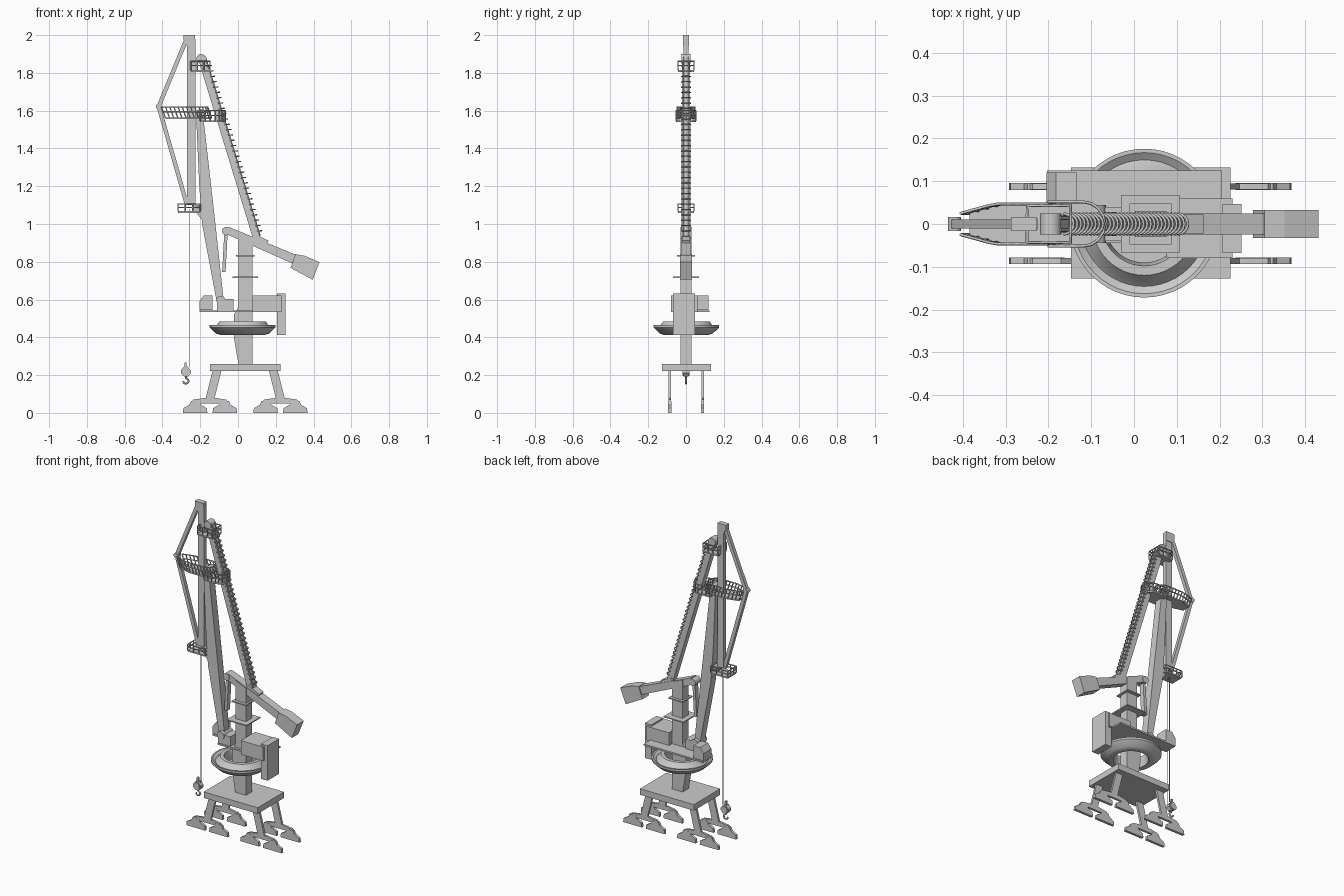
import bpy, bmesh, math
from mathutils import Vector, Matrix

if "Cube" in bpy.data.objects:
    bpy.data.objects.remove(bpy.data.objects["Cube"])


def finish(name, bm, smooth=False):
    bmesh.ops.recalc_face_normals(bm, faces=bm.faces)
    me = bpy.data.meshes.new(name)
    bm.to_mesh(me)
    bm.free()
    ob = bpy.data.objects.new(name, me)
    bpy.context.collection.objects.link(ob)
    if smooth:
        bpy.ops.object.select_all(action='DESELECT')
        ob.select_set(True)
        bpy.context.view_layer.objects.active = ob
        bpy.ops.object.shade_smooth_by_angle(angle=math.radians(30))
    return ob


def extrude(name, pts, vec):
    bm = bmesh.new()
    f = bm.faces.new([bm.verts.new(p) for p in pts])
    r = bmesh.ops.extrude_face_region(bm, geom=[f])
    bmesh.ops.translate(bm, vec=vec, verts=[v for v in r['geom'] if isinstance(v, bmesh.types.BMVert)])
    if not f.is_valid or len(bm.faces) < len(pts) + 2:
        bm.faces.new([v for v in bm.verts][:len(pts)])
    return finish(name, bm)


def profile(name, pts, y0, y1):
    return extrude(name, [(x, y0, z) for x, z in pts], (0, y1 - y0, 0))


def box(name, x0, x1, y0, y1, z0, z1):
    return profile(name, [(x0, z0), (x1, z0), (x1, z1), (x0, z1)], y0, y1)


def bar(name, a, b, w, h):
    """Bar in the xz plane, w wide in profile and 2h deep in y."""
    a, b = Vector(a), Vector(b)
    d = (b - a).normalized()
    n = Vector((-d.y, d.x)) * w / 2
    return profile(name, [a + n, b + n, b - n, a - n], -h, h)


def pin(name, x, z, r, h):
    bm = bmesh.new()
    bmesh.ops.create_cone(bm, cap_ends=True, segments=20, radius1=r, radius2=r, depth=2 * h,
                          matrix=Matrix.Translation((x, 0, z)) @ Matrix.Rotation(math.pi / 2, 4, 'X'))
    return finish(name, bm, True)


def wires(name, paths, r, res=1):
    cu = bpy.data.curves.new(name, 'CURVE')
    cu.dimensions = '3D'
    cu.bevel_depth, cu.bevel_resolution, cu.use_fill_caps = r, res, True
    for p in paths:
        s = cu.splines.new('POLY')
        s.points.add(len(p) - 1)
        for q, c in zip(s.points, p):
            q.co = (*c, 1)
    ob = bpy.data.objects.new(name, cu)
    bpy.context.collection.objects.link(ob)
    bpy.ops.object.select_all(action='DESELECT')
    ob.select_set(True)
    bpy.context.view_layer.objects.active = ob
    bpy.ops.object.convert(target='MESH')


def balcony(name, outline, z, h, lean=0.0, closed=False):
    """Floor plate with a two-rail fence along the outline."""
    extrude(name + "_floor", [(x, y, z - 0.006) for x, y in outline], (0, 0, 0.009))
    loop = outline + outline[:1] if closed else outline
    paths = [[(x + lean * t, y, z + h * t) for x, y in loop] for t in (0.55, 1)]
    paths += [[(x, y, z), (x + lean, y, z + h)] for x, y in outline]
    wires(name + "_railing", paths, 0.0035)


def rect(x0, x1, w, n=4):
    c = [(x0, -w), (x1, -w), (x1, w), (x0, w)]
    return [tuple(Vector(a).lerp(Vector(b), i / n)) for a, b in zip(c, c[1:] + c[:1]) for i in range(n)]


def bow(x0, w0, x1, w, n=5):
    """U-shaped outline, open at x0 and rounded at x1."""
    xc = x1 - w
    side = [(x0 + (xc - x0) * i / n, -w0 - (w - w0) * min(1, 2.5 * i / n)) for i in range(n)]
    arc = [(xc + w * math.cos(t), w * math.sin(t)) for t in [math.pi * (i / 8 - 0.5) for i in range(9)]]
    return side + arc + [(x, -y) for x, y in reversed(side)]


# Portal: bogies, beams, legs on four corners
CX = 0.038
bogie = [(-.065, 0), (.065, 0), (.062, .025), (.03, .043), (.022, .062), (-.022, .062), (-.03, .043), (-.062, .025)]
for s, sn in ((-1, "left"), (1, "right")):
    for y, yn in ((-.086, "front"), (.088, "back")):
        tag = f"{yn}_{sn}"
        for i, c in enumerate((.108, .265)):
            profile(f"bogie_{tag}_{i}", [(CX + s * (c + x), z) for x, z in bogie], y - .008, y + .008)
        profile(f"equalizer_{tag}", [(CX + s * x, z) for x, z in
                ((.085, .05), (.29, .05), (.275, .07), (.22, .078), (.15, .078), (.1, .07))], y - .007, y + .007)
        profile(f"leg_{tag}", [(CX + s * x, z) for x, z in
                ((.165, .065), (.212, .065), (.172, .225), (.125, .225))], y - .007, y + .007)
box("portal_platform", -.147, .226, -.128, .132, .222, .26)

# Column with service plates
profile("column", [(.002, .26), (.076, .26), (.076, .93), (.002, .96), (.002, .56), (-.022, .52), (-.022, .4)],
        -.03, .03)
box("column_plate_low", -.03, .107, -.068, .068, .714, .721)
box("column_plate_high", -.01, .088, -.048, .048, .828, .835)

# Slewing ring
sec = [(.115, .412), (.14, .42), (.174, .452), (.174, .464), (.165, .464), (.148, .452),
       (.14, .46), (.122, .485), (.1, .485), (.092, .45), (.1, .415)]
bm = bmesh.new()
N = 48
rings = [[bm.verts.new((.024 + r * math.cos(2 * math.pi * i / N), .002 + r * math.sin(2 * math.pi * i / N), z))
          for r, z in sec] for i in range(N)]
for i in range(N):
    a, b = rings[i], rings[(i + 1) % N]
    for j in range(len(sec)):
        k = (j + 1) % len(sec)
        bm.faces.new((a[j], b[j], b[k], a[k]))
finish("slewing_ring", bm, True)

# Machinery deck, house, cab, rear ballast
box("machine_deck", -.203, .205, .04, .125, .533, .543)
box("deck_crosspiece", -.11, .205, -.045, .04, .533, .543)
box("machine_house", .076, .23, -.08, .06, .535, .622)
box("rear_ballast", .207, .252, -.068, .047, .413, .632)
profile("driver_cab", [(-.205, .545), (-.135, .545), (-.135, .622), (-.182, .622), (-.205, .59)], .042, .12)
box("boom_foot_mount", -.11, -.025, -.04, .04, .54, .603)

# Main boom
profile("main_boom", [(-.113, .59), (-.075, .59), (-.125, 1.05), (-.183, 1.56), (-.2, 1.6), (-.222, 1.58), (-.205, 1.2),
                      (-.19, 1.0)], -.025, .025)
pin("boom_tip_pin", -.2, 1.58, .027, .03)
pin("boom_foot_pin", -.09, .595, .024, .045)

# Jib with head and stays
box("jib", -.269, -.226, -.013, .013, 1.1, 1.98)
profile("jib_head", [(-.27, 1.94), (-.228, 1.94), (-.228, 2), (-.288, 2), (-.288, 1.975)], -.016, .016)
bar("upper_stay", (-.272, 1.98), (-.42, 1.622), .022, .011)
bar("lower_stay", (-.42, 1.622), (-.27, 1.1), .022, .011)
pin("stay_pin", -.42, 1.622, .015, .016)
profile("jib_bracket", [(-.24, 1.085), (-.19, 1.02), (-.19, 1.06), (-.2, 1.1), (-.24, 1.1)], -.02, .02)

# Balconies
balcony("jib_foot_balcony", rect(-.318, -.2, .042, 3), 1.065, .04, closed=True)
balcony("jib_walkway", bow(-.385, .025, -.14, .047, 9), 1.562, .058, -.02)
balcony("boom_walkway", bow(-.2, .052, -.068, .052, 3), 1.545, .055)
balcony("rack_balcony", rect(-.25, -.148, .043, 3), 1.812, .05, closed=True)

# Luffing strut with ladder hoops
A, B = Vector((-.193, 1.88)), Vector((.097, .93))
bar("luffing_strut", A, B, .038, .02)
pin("strut_head_pin", -.195, 1.875, .025, .024)
D = (B - A).normalized()
U = Vector((-D.y, D.x))
hoops = []
for i in range(32):
    c = A.lerp(B, .05 + .92 * i / 31) + U * .014
    hoops.append([(c.x + .024 * math.sin(t), .024 * math.cos(t), c.y + .002 * math.sin(t))
                  for t in [math.pi * k / 8 for k in range(9)]])
wires("ladder_hoops", hoops, .0035)
wires("ladder_rails", [[(p.x + U.x * .022, y, p.y + U.y * .022) for p in (A, B)] for y in (-.014, .014)], .003)

# Counterweight arm, link and strut seat
profile("counterweight_arm", [(-.05, .985), (-.058, .945), (.285, .792), (.31, .835)], -.025, .025)
profile("counterweight", [(.278, .768), (.395, .705), (.432, .798), (.352, .832), (.305, .84)], -.033, .033)
bar("arm_link", (-.063, .965), (-.075, .745), .018, .015)
pin("arm_link_pin", -.063, .962, .022, .028)
profile("strut_seat", [(.075, .915), (.15, .885), (.162, .912), (.085, .948)], -.022, .022)

# Hoist ropes, hook block and hook
wires("hoist_ropes", [[(-.256, -.008, 1.08), (-.256, -.008, .24)], [(-.256, .008, 1.08), (-.256, .008, .24)]], .002)
profile("hook_block", [(-.285, .192), (-.265, .192), (-.25, .21), (-.25, .225), (-.268, .245), (-.286, .245),
                       (-.303, .225), (-.303, .21)], -.014, .014)
box("hook_block_top", -.282, -.272, -.008, .008, .24, .268)
pin("hook_sheave", -.277, .218, .02, .018)
wires("hook", [[(-.276, 0, .195), (-.276, 0, .185)] +
               [(-.276 + .014 * math.sin(t), 0, .169 + .014 * math.cos(t))
                for t in [math.pi * 1.5 * k / 10 for k in range(11)]]], .005, 2)
